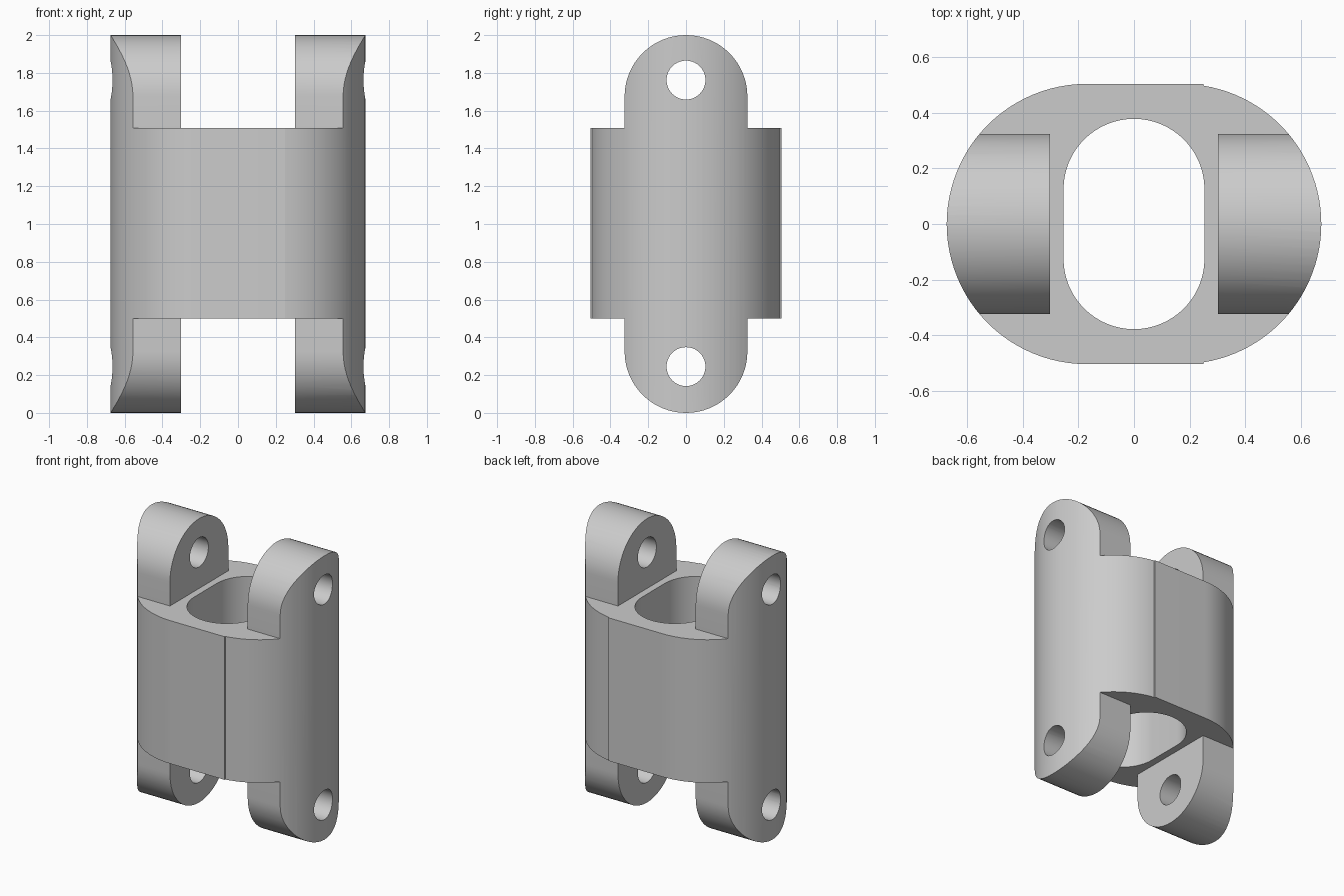
import bpy, bmesh
from math import cos, sin, pi, radians
from mathutils import Vector

cube = bpy.data.objects.get("Cube")
if cube:
    bpy.data.objects.remove(cube)

gray = bpy.data.materials.new("light_gray")
gray.use_nodes = True
color = (0.6, 0.6, 0.6, 1)
gray.diffuse_color = color
gray.node_tree.nodes["Principled BSDF"].inputs["Base Color"].default_value = color


def arc(cx, cy, r, start, end, steps=32):
    angles = [radians(start + (end - start) * i / steps) for i in range(steps + 1)]
    return [(cx + r * cos(a), cy + r * sin(a)) for a in angles]


def prism(name, outline, low, high, axis="z"):
    """Extrude an outline in xy along z, or an outline in yz along x."""
    place = (lambda p: (p[0], p[1], low)) if axis == "z" else (lambda p: (low, p[0], p[1]))
    step = Vector((0, 0, high - low)) if axis == "z" else Vector((high - low, 0, 0))
    bm = bmesh.new()
    face = bm.faces.new([bm.verts.new(place(p)) for p in outline])
    top = bmesh.ops.extrude_face_region(bm, geom=[face])["geom"]
    bmesh.ops.translate(bm, vec=step, verts=[v for v in top if isinstance(v, bmesh.types.BMVert)])
    bmesh.ops.recalc_face_normals(bm, faces=bm.faces)
    mesh = bpy.data.meshes.new(name)
    bm.to_mesh(mesh)
    bm.free()
    mesh.materials.append(gray)
    obj = bpy.data.objects.new(name, mesh)
    bpy.context.collection.objects.link(obj)
    return obj


def cut(target, cutter):
    mod = target.modifiers.new("cut", "BOOLEAN")
    mod.operation, mod.solver, mod.object = "DIFFERENCE", "EXACT", cutter
    bpy.context.view_layer.objects.active = target
    bpy.ops.object.modifier_apply(modifier=mod.name)
    bpy.data.objects.remove(cutter)


# Rounded column, with a small step where the flats meet the right-hand arc
R, OFF, FLAT_END = 0.505, 0.17, 0.25
right_arc = arc(OFF, 0, R, -80.9, 80.9, 48)
outline = right_arc + [(FLAT_END, R)] + arc(-OFF, 0, R, 90, 270, 48) + [(FLAT_END, -R)]
link = prism("hinge_link", outline, -0.1, 2.1)

# Trim both ends down to the block, leaving a round-ended lug on each side
LUG_R = 0.325
lug_profile = arc(0, 2 - LUG_R, LUG_R, 0, 180) + arc(0, LUG_R, LUG_R, 180, 360)
square = [(-1, -1), (1, -1), (1, 1), (-1, 1)]
for low, high in ((-0.2, 0.5), (1.508, 2.2)):
    trim = prism("end_trim", square, low, high)
    for side in (-1, 1):
        cut(trim, prism("lug_shape", lug_profile, side * 0.303, side * 1.2, "x"))
    cut(link, trim)

# Oblong slot through the block
slot = arc(0, 0.125, 0.254, 0, 180) + arc(0, -0.125, 0.254, 180, 360)
cut(link, prism("slot_cutter", slot, -0.3, 2.3))

# Pin holes through the lugs
for z in (0.245, 1.762):
    cut(link, prism("pin_cutter", arc(0, z, 0.103, 0, 360, 40)[:-1], -1, 1, "x"))

# Smooth curved walls, sharp rims
bpy.ops.object.select_all(action="DESELECT")
link.select_set(True)
bpy.context.view_layer.objects.active = link
bpy.ops.object.shade_smooth_by_angle(angle=radians(30))
